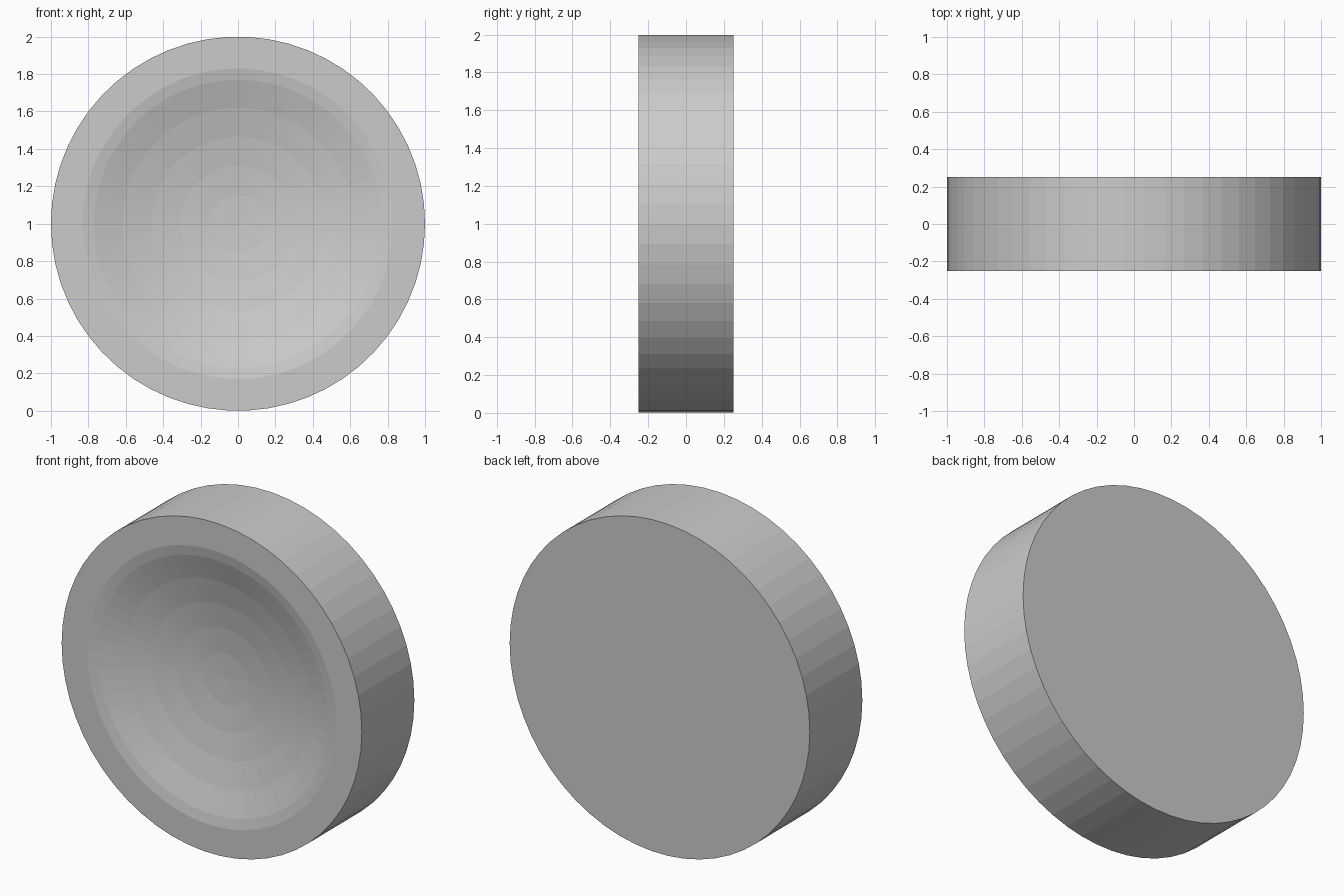
import bpy, bmesh, math

if "Cube" in bpy.data.objects:
    bpy.data.objects.remove(bpy.data.objects["Cube"])

SEGMENTS = 58
BOWL_R = 2.38          # radius of the shallow spherical dish
HALF = 0.25            # half thickness of the disc
RIM, LIP_DEPTH = 0.83, 0.011


def bowl_depth(r):
    edge = math.sqrt(BOWL_R ** 2 - 0.77 ** 2)
    return LIP_DEPTH + math.sqrt(BOWL_R ** 2 - r ** 2) - edge


# Profile (radius, y) from the back edge to the middle of the dish
profile = [(1.0, HALF), (1.0, -HALF), (RIM, -HALF)]
profile += [(r, -HALF + bowl_depth(r)) for r in (0.77, 0.62, 0.465, 0.31, 0.155)]

bm = bmesh.new()
rings = []
for r, y in profile:
    rings.append([bm.verts.new((r * math.cos(2 * math.pi * i / SEGMENTS), y,
                                1 + r * math.sin(2 * math.pi * i / SEGMENTS)))
                  for i in range(SEGMENTS)])

# Outer wall, front rim and stepped dish
for a, b in zip(rings, rings[1:]):
    for i in range(SEGMENTS):
        j = (i + 1) % SEGMENTS
        bm.faces.new((a[i], a[j], b[j], b[i]))

# Flat back and centre of the dish
bm.faces.new(rings[0])
centre = bm.verts.new((0, -HALF + bowl_depth(0), 1))
for i in range(SEGMENTS):
    bm.faces.new((rings[-1][i], rings[-1][(i + 1) % SEGMENTS], centre))
bmesh.ops.recalc_face_normals(bm, faces=bm.faces[:])

mesh = bpy.data.meshes.new("dished_disc")
bm.to_mesh(mesh)
bm.free()
disc = bpy.data.objects.new("dished_disc", mesh)
bpy.context.collection.objects.link(disc)
